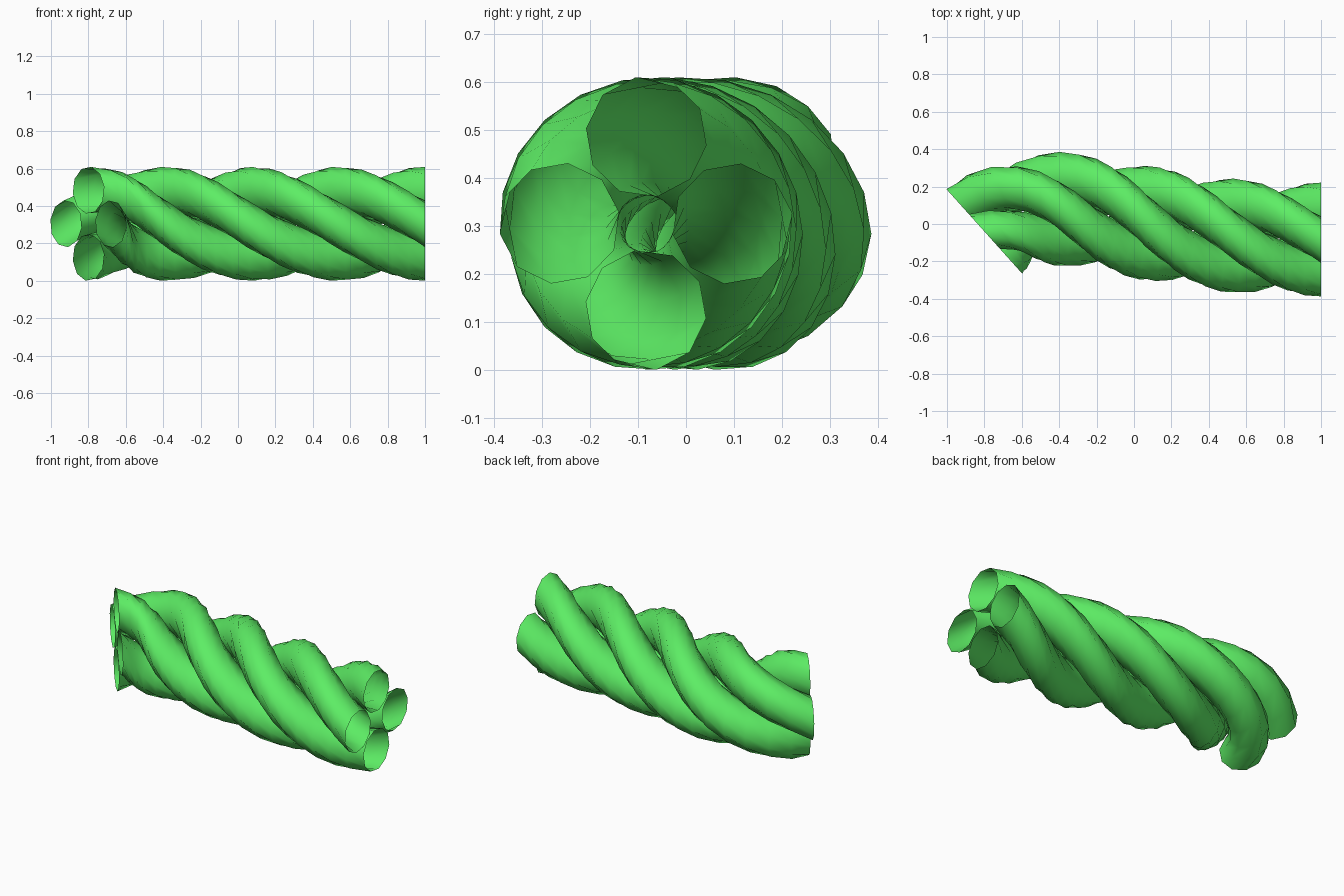
import bpy, bmesh, math
from mathutils import Vector
from mathutils.geometry import interpolate_bezier

if "Cube" in bpy.data.objects:
    bpy.data.objects.remove(bpy.data.objects["Cube"])

ORBIT, RADIUS, SIDES, RINGS = 0.18, 0.126, 10, 22
CENTRE_Z = 0.305
PHASE = math.radians(10)

# Centre line of the rope, resampled evenly along its length
P = [Vector((x, y, CENTRE_Z)) for x, y in
     ((-0.8, -0.04), (-0.46, 0.265), (-0.03, -0.095), (1.0, -0.083))]
fine = interpolate_bezier(*P, 600)
lengths = [0.0]
for a, b in zip(fine, fine[1:]):
    lengths.append(lengths[-1] + (b - a).length)


def frame(t):
    """Point and sideways direction at fraction t of the length."""
    want = t * lengths[-1]
    i = min(range(len(fine)), key=lambda k: abs(lengths[k] - want))
    if i == 0:
        tan = P[1] - P[0]
    elif i == len(fine) - 1:
        tan = Vector((1, 0, 0))
    else:
        tan = fine[i + 1] - fine[i - 1]
    tan.normalize()
    return fine[i], Vector((-tan.y, tan.x, 0))


green = bpy.data.materials.new("green")
green.diffuse_color = (0.11, 0.85, 0.13, 1)
green.use_nodes = True
green.node_tree.nodes["Principled BSDF"].inputs["Base Color"].default_value = green.diffuse_color
frames = [frame(i / RINGS) for i in range(RINGS + 1)]
up = Vector((0, 0, 1))


def strand(name, start):
    """Open tube winding one full turn around the centre line."""
    bm = bmesh.new()
    rings = []
    for i, (centre, side) in enumerate(frames):
        turn = start + math.tau * i / RINGS
        ring = []
        for k in range(SIDES):
            a = turn + PHASE + math.tau * k / SIDES
            u = ORBIT * math.cos(turn) + RADIUS * math.cos(a)
            v = ORBIT * math.sin(turn) + RADIUS * math.sin(a)
            ring.append(bm.verts.new(centre + side * u + up * v))
        rings.append(ring)
    for r0, r1 in zip(rings, rings[1:]):
        for k in range(SIDES):
            n = (k + 1) % SIDES
            f = bm.faces.new((r0[k], r0[n], r1[n], r1[k]))
            f.smooth = True
    # Tubes are open, so point the faces outward by winding
    for f in bm.faces:
        f.normal_flip()
    bm.normal_update()
    f = bm.faces[0] if bm.faces.ensure_lookup_table() is None else None
    mid = sum((v.co for v in rings[0]), Vector()) / SIDES
    if f.normal.dot(f.calc_center_median() - mid) < 0:
        bmesh.ops.reverse_faces(bm, faces=bm.faces[:])
    mesh = bpy.data.meshes.new(name)
    bm.to_mesh(mesh)
    bm.free()
    mesh.materials.append(green)
    ob = bpy.data.objects.new(name, mesh)
    bpy.context.collection.objects.link(ob)


# Four strands, a quarter turn apart
for s in range(4):
    strand(f"rope_strand_{s + 1}", s * math.pi / 2)
